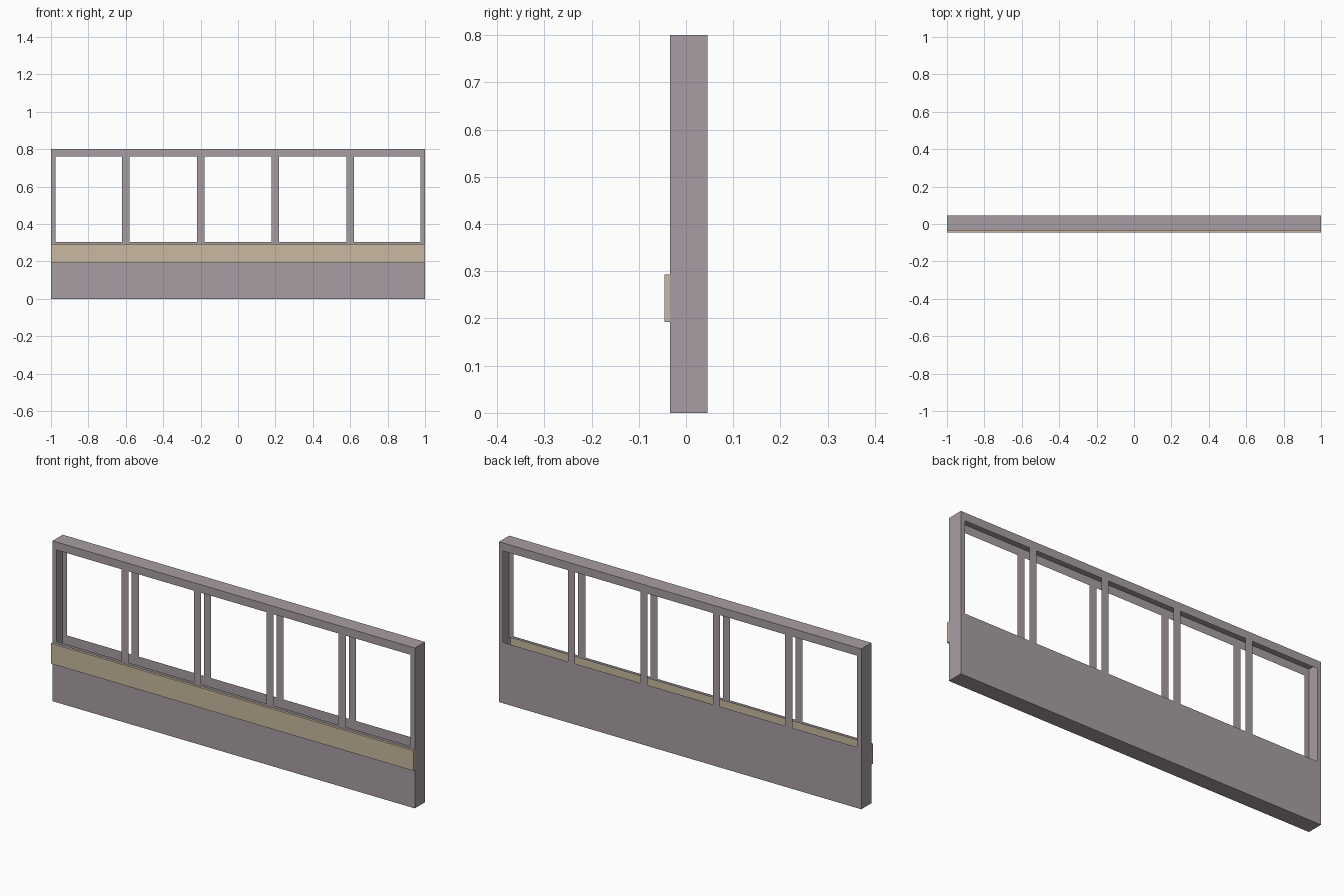
import bpy
import bmesh

if "Cube" in bpy.data.objects:
    bpy.data.objects.remove(bpy.data.objects["Cube"])

FRONT, BACK, PROUD = -0.034, 0.046, -0.046
HEIGHT = 0.8
BAND_LOW, BAND_TOP = 0.192, 0.293
SILL, HEAD = 0.304, 0.76


def material(name, colour):
    m = bpy.data.materials.new(name)
    m.use_nodes = True
    m.diffuse_color = (*colour, 1)
    m.node_tree.nodes["Principled BSDF"].inputs["Base Color"].default_value = (*colour, 1)
    return m


def finish(bm, name, mat):
    bmesh.ops.remove_doubles(bm, verts=bm.verts, dist=0.0001)
    mesh = bpy.data.meshes.new(name)
    bm.to_mesh(mesh)
    bm.free()
    mesh.materials.append(mat)
    obj = bpy.data.objects.new(name, mesh)
    bpy.context.collection.objects.link(obj)


def quad(bm, *corners):
    bm.faces.new([bm.verts.new(c) for c in corners])


def sheet(bm, y, x0, x1, z0, z1):
    """Upright rectangle facing away from the hollow core."""
    c = [(x0, y, z0), (x1, y, z0), (x1, y, z1), (x0, y, z1)]
    quad(bm, *(c if y < 0 else reversed(c)))


def rim(bm, y0, y1, z0, z1):
    """Top, bottom and both ends between two depths."""
    quad(bm, (-1, y0, z1), (1, y0, z1), (1, y1, z1), (-1, y1, z1))
    quad(bm, (-1, y1, z0), (1, y1, z0), (1, y0, z0), (-1, y0, z0))
    quad(bm, (1, y0, z0), (1, y1, z0), (1, y1, z1), (1, y0, z1))
    quad(bm, (-1, y1, z0), (-1, y0, z0), (-1, y0, z1), (-1, y1, z1))


grey = material("warm grey", (0.39, 0.34, 0.37))
tan = material("tan", (0.58, 0.48, 0.35))

# Hollow wall: front and back skins with five open windows, closed around the rim
wall = bmesh.new()
posts = [(-1, -0.977)] + [(c - 0.02, c + 0.02) for c in (-0.6, -0.2, 0.2, 0.6)] + [(0.977, 1)]
for y in (FRONT, BACK):
    for left, right in posts:
        sheet(wall, y, left, right, SILL, HEAD)
    sheet(wall, y, -1, 1, HEAD, HEIGHT)
sheet(wall, BACK, -1, 1, 0, SILL)
sheet(wall, FRONT, -1, 1, 0, BAND_LOW)
sheet(wall, FRONT, -1, 1, BAND_TOP, SILL)
rim(wall, FRONT, BACK, 0, HEIGHT)
finish(wall, "window_wall", grey)

# Raised trim band below the windows, open towards the hollow core
band = bmesh.new()
sheet(band, PROUD, -1, 1, BAND_LOW, BAND_TOP)
rim(band, PROUD, FRONT, BAND_LOW, BAND_TOP)
finish(band, "trim_band", tan)
